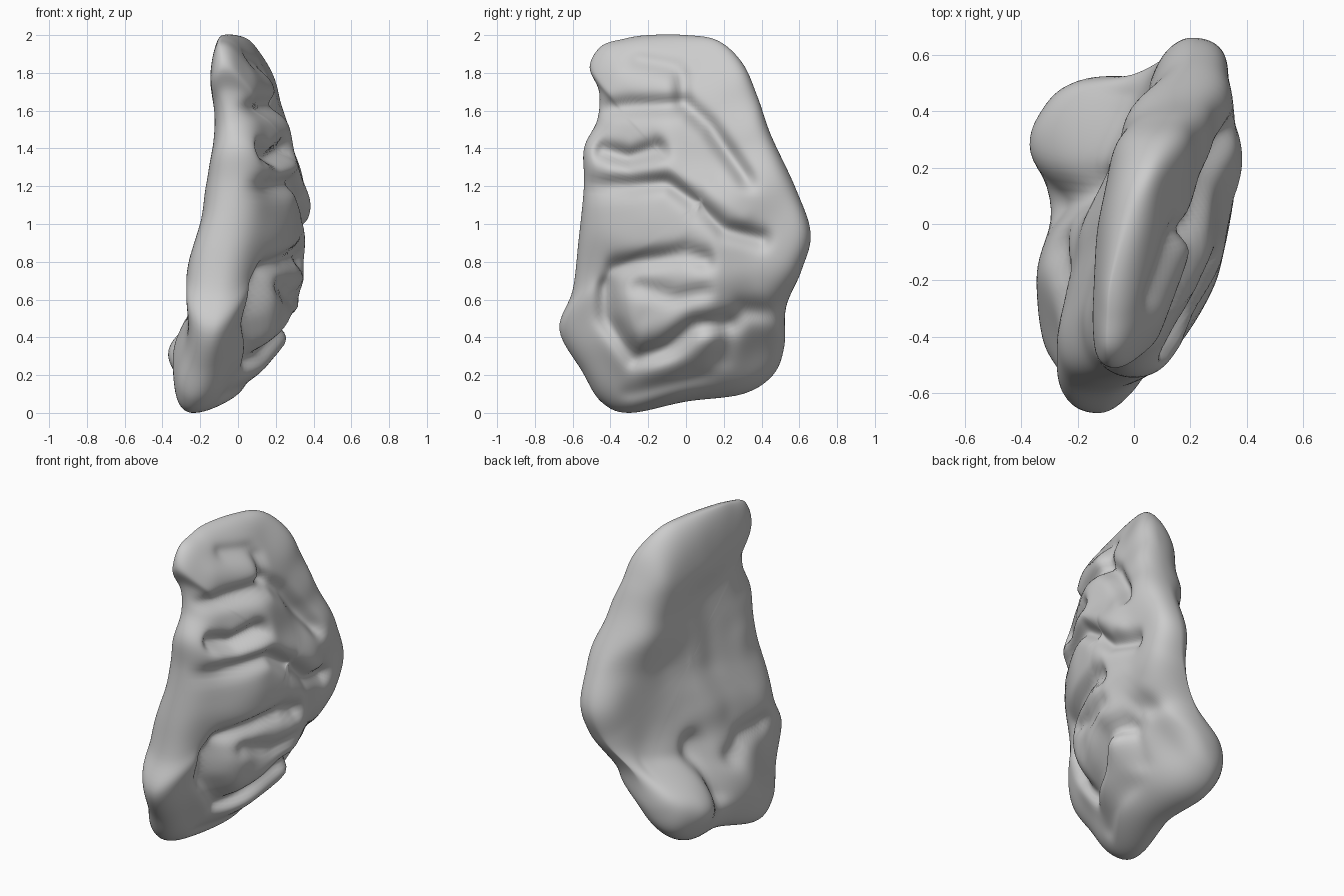
import bpy, bmesh, math
from mathutils import Vector, Matrix

cube = bpy.data.objects.get("Cube")
if cube:
    bpy.data.objects.remove(cube)

SEGMENTS, RINGS = 7, 56
CENTRE = Vector((0.0, 0.08, 1.12))

# Rim of the slab, as (x, y, z)
RIM = [(-.08, -.2, 2), (-.02, 0, 2), (.04, .17, 1.97), (.09, .3, 1.85), (.13, .38, 1.67),
       (.16, .45, 1.47), (.21, .58, 1.19), (.21, .66, .95), (.15, .61, .75), (0, .53, .56),
       (-.1, .52, .35), (-.18, .46, .2), (-.18, .3, .1), (-.16, 0, .06), (-.24, -.3, 0),
       (-.23, -.45, .06), (-.18, -.55, .22), (-.13, -.67, .44), (-.1, -.6, .65),
       (-.06, -.57, .9), (-.01, -.54, 1.2), (0, -.54, 1.4), (-.03, -.47, 1.55),
       (-.05, -.46, 1.7), (-.07, -.51, 1.83), (-.09, -.45, 1.94), (-.09, -.33, 1.98)]

# Guide heights of the folded face and the hollow face, as (y, z, x)
FOLDED = [(-.4, 1.85, .05), (-.2, 1.9, .08), (-.3, 1.74, .13), (-.1, 1.74, .19),
          (.08, 1.88, .13), (.2, 1.7, .22), (-.38, 1.5, .15), (-.1, 1.5, .28),
          (.25, 1.4, .28), (-.4, 1.28, .18), (-.1, 1.3, .31), (.25, 1.17, .37),
          (.5, 1, .34), (-.46, 1, .15), (-.33, .95, .24), (-.18, 1, .31), (.1, 1, .36),
          (-.5, .7, .08), (-.2, .6, .25), (.1, .7, .36), (.4, .75, .33), (-.52, .42, .02),
          (-.25, .38, .18), (.1, .45, .33), (.33, .5, .22), (-.33, .18, 0),
          (-.08, .23, .18), (.1, .3, .23), (.1, .17, .08), (.38, .3, .05)]
HOLLOW = [(-.35, 1.87, -.15), (0, 1.8, -.13), (.2, 1.7, -.09), (-.35, 1.5, -.13),
          (0, 1.4, -.08), (.3, 1.4, -.05), (-.4, 1.1, -.19), (0, 1.1, -.11),
          (.3, 1.1, -.01), (.5, 1, .06), (-.45, .75, -.28), (-.05, .75, -.2),
          (.4, .72, .02), (.2, .65, -.1), (-.4, .45, -.27), (-.15, .32, -.36),
          (.06, .42, -.25), (.28, .32, -.39), (.42, .32, -.33), (-.35, .15, -.36),
          (0, .17, -.32), (.28, .18, -.36)]

# Creases, or raised folds where the depth is negative,
# as (depth, width, path of (y, z) points)
FOLDED_CREASES = [
    (.07, .045, [(-.5, 1.61), (-.3, 1.62), (0, 1.63), (.12, 1.52), (.32, 1.24)]),
    (.05, .035, [(-.02, 1.78), (-.02, 1.65)]),
    (.03, .04, [(-.25, 1.87), (-.05, 1.83)]),
    (.09, .045, [(-.44, 1.39), (-.3, 1.35), (-.15, 1.4)]),
    (.06, .045, [(-.55, 1.2), (-.3, 1.2), (-.1, 1.22), (.05, 1.11), (.2, .97), (.4, .92)]),
    (.08, .045, [(-.38, .77), (-.25, .8), (0, .84), (.1, .81)]),
    (.09, .045, [(-.42, .68), (-.42, .5), (-.27, .29), (-.1, .34), (.05, .47), (.2, .48)]),
    (.05, .035, [(-.25, .67), (-.05, .61), (.1, .64)]),
    (.03, .04, [(.1, .2), (-.1, .15), (-.3, .1)]),
    (.05, .05, [(.5, .54), (.3, .54), (.22, .42), (.18, .28)]),
    (-.02, .08, [(-.35, 1.78), (-.1, 1.73)]),
    (-.02, .06, [(-.4, 1.28), (-.1, 1.3), (.1, 1.19), (.3, 1.04)]),
    (-.02, .06, [(-.33, .6), (-.28, .42), (-.1, .47)]),
    (-.02, .05, [(-.2, .22), (0, .28), (.14, .38)]),
]
HOLLOW_CREASES = [
    (.08, .06, [(.08, .32), (.1, .45), (.12, .62)]),
    (.05, .05, [(-.4, .6), (-.2, .58), (-.08, .5)]),
    (.04, .05, [(.18, .55), (.45, .58)]),
    (-.03, .1, [(.26, .3), (.32, .3)]),
]


def spline_loop(points, steps):
    """Smooth closed curve through the points."""
    pts = [Vector(p) for p in points]
    n = len(pts)
    loop = []
    for i in range(n):
        a, b, c, d = (pts[(i + k) % n] for k in (-1, 0, 1, 2))
        for s in range(steps):
            t = s / steps
            loop.append(b + (c - a) * t / 2 + (a - b * 2.5 + c * 2 - d / 2) * t * t
                        + (b * 3 - a - c * 3 + d) * t ** 3 / 2)
    return loop


def blend(guides, y, z):
    """Height of the tilted plane that best fits the nearby guide points."""
    w0 = wy = wz = wyy = wyz = wzz = hx = hy = hz = 0.0
    for gy, gz, gx in guides:
        dy, dz = gy - y, gz - z
        w = math.exp(-(dy * dy + dz * dz) / .022) + .0005
        w0 += w
        wy += w * dy
        wz += w * dz
        wyy += w * dy * dy
        wyz += w * dy * dz
        wzz += w * dz * dz
        hx += w * gx
        hy += w * gx * dy
        hz += w * gx * dz
    damp = .004 * w0
    fit = Matrix(((w0, wy, wz), (wy, wyy + damp, wyz), (wz, wyz, wzz + damp)))
    return (fit.inverted() @ Vector((hx, hy, hz))).x


def crease_depth(creases, y, z):
    """Total depth of the creases at a point, rounded across their paths."""
    p = Vector((y, z))
    total = 0.0
    for depth, width, path in creases:
        dist = 9.0
        for a, b in zip(path, path[1:]):
            a, b = Vector(a), Vector(b)
            t = (p - a).dot(b - a) / (b - a).length_squared
            dist = min(dist, (p - a.lerp(b, max(0, min(1, t)))).length)
        total += depth * math.exp(-(dist / width) ** 2)
    return total


def face_point(rim, r, guides, creases, side):
    """Point of one face at fraction r of the way from centre to rim."""
    p = CENTRE.lerp(rim, r)
    swell = math.sqrt(max(0, 1 - r ** 8))
    x = blend(guides, p.y, p.z) - side * crease_depth(creases, p.y, p.z)
    return Vector((rim.x + (x - rim.x) * swell, p.y, p.z))


def add_face_shell(bm, rim_verts, guides, creases, side):
    """Rings of quads from the shared rim to the middle of one face."""
    outer = rim_verts
    count = len(rim_verts)

    def skin(verts):
        bm.faces.new(verts if side < 0 else verts[::-1])

    for k in range(1, RINGS):
        r = math.sin((1 - k / RINGS) * math.pi / 2)
        ring = [bm.verts.new(face_point(v.co, r, guides, creases, side)) for v in rim_verts]
        for i in range(count):
            j = (i + 1) % count
            skin([outer[i], outer[j], ring[j], ring[i]])
        outer = ring
    middle = bm.verts.new(face_point(rim_verts[0].co, 0, guides, creases, side))
    for i in range(count):
        skin([outer[i], outer[(i + 1) % count], middle])


# Folded slab: two sculpted faces sharing one rim
bm = bmesh.new()
rim = [bm.verts.new(p) for p in spline_loop(RIM, SEGMENTS)]
add_face_shell(bm, rim, FOLDED, FOLDED_CREASES, 1)
add_face_shell(bm, rim, HOLLOW, HOLLOW_CREASES, -1)
bmesh.ops.recalc_face_normals(bm, faces=bm.faces)
for _ in range(4):
    bmesh.ops.smooth_vert(bm, verts=bm.verts, factor=.4, use_axis_x=True)

# Rest the slab on the ground
low = min(v.co.z for v in bm.verts)
bmesh.ops.translate(bm, verts=bm.verts, vec=(0, 0, -low))

mesh = bpy.data.meshes.new("folded_slab")
bm.to_mesh(mesh)
bm.free()
slab = bpy.data.objects.new("folded_slab", mesh)
bpy.context.collection.objects.link(slab)

# Plain grey clay
clay = bpy.data.materials.new("grey_clay")
clay.use_nodes = True
clay.diffuse_color = (.6, .6, .6, 1)
clay.node_tree.nodes["Principled BSDF"].inputs["Base Color"].default_value = (.6, .6, .6, 1)
mesh.materials.append(clay)

bpy.context.view_layer.objects.active = slab
slab.select_set(True)
bpy.ops.object.shade_smooth_by_angle(angle=math.radians(60))
